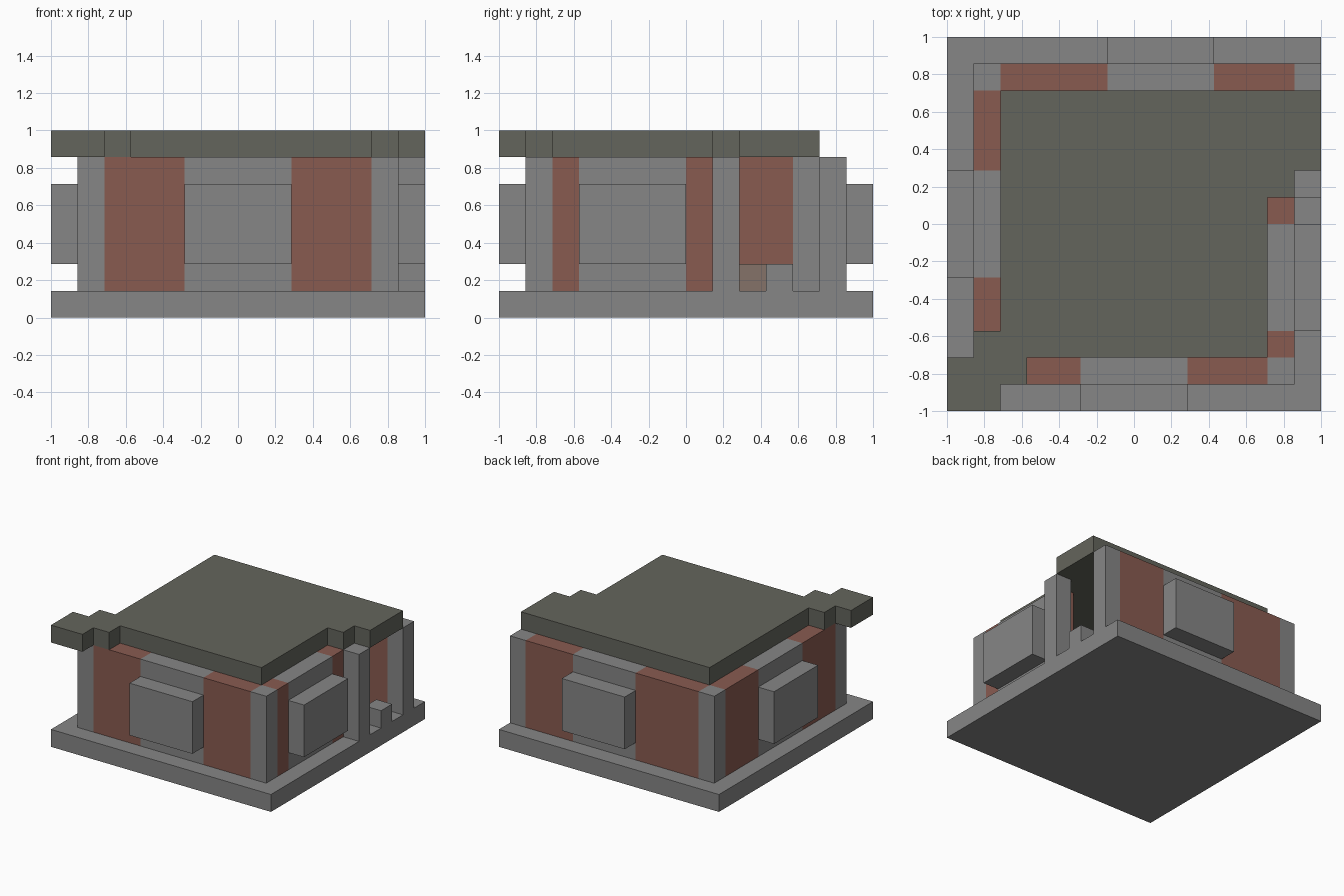
import bpy
import bmesh

U = 1 / 7  # one grid cell

if "Cube" in bpy.data.objects:
    bpy.data.objects.remove(bpy.data.objects["Cube"], do_unlink=True)


def material(name, color):
    m = bpy.data.materials.new(name)
    m.use_nodes = True
    rgba = (*color, 1)
    m.diffuse_color = rgba
    m.node_tree.nodes["Principled BSDF"].inputs["Base Color"].default_value = rgba
    return m


STONE = material("grey_stone", (0.24, 0.24, 0.24))
BRICK = material("red_brick", (0.25, 0.104, 0.081))
ROOF = material("olive_roof", (0.127, 0.13, 0.107))
WORN = material("worn_brick", (0.235, 0.17, 0.14))


def prism(name, outline, z0, z1, mat):
    """Extrude a counter-clockwise outline given in grid cells."""
    bm = bmesh.new()
    face = bm.faces.new([bm.verts.new((x * U, y * U, z0 * U)) for x, y in outline])
    top = bmesh.ops.extrude_face_region(bm, geom=[face])["geom"]
    verts = [v for v in top if isinstance(v, bmesh.types.BMVert)]
    bmesh.ops.translate(bm, verts=verts, vec=(0, 0, (z1 - z0) * U))
    bmesh.ops.recalc_face_normals(bm, faces=bm.faces)
    mesh = bpy.data.meshes.new(name)
    bm.to_mesh(mesh)
    bm.free()
    mesh.materials.append(mat)
    obj = bpy.data.objects.new(name, mesh)
    bpy.context.collection.objects.link(obj)
    return obj


def block(name, x0, x1, y0, y1, z0=1, z1=6, mat=STONE):
    return prism(name, [(x0, y0), (x1, y0), (x1, y1), (x0, y1)], z0, z1, mat)


def wall(name, axis, near, cuts, outward):
    """Brick, stone, brick along one side, with a raised panel on the stone."""
    a, b, c, d = cuts
    parts = [("brick_start", a, b, BRICK), ("stone_middle", b, c, STONE),
             ("brick_end", c, d, BRICK)]
    for label, s, e, mat in parts:
        span = (s, e, near, near + 1) if axis == "x" else (near, near + 1, s, e)
        block(f"{name}_wall_{label}", *span, mat=mat)
    p = near + outward
    span = (b, c, p, p + 1) if axis == "x" else (p, p + 1, b, c)
    block(f"{name}_wall_panel", *span, z0=2, z1=5)


# Base slab
block("base", -7, 7, -7, 7, 0, 1)

# Four walls
wall("front", "x", -6, (-5, -2, 2, 5), -1)
wall("back", "x", 5, (-5, -1, 3, 6), 1)
wall("right_side", "y", -6, (-5, -2, 2, 5), -1)
wall("left_side", "y", 5, (-5, -4, 0, 1), 1)

# Corner pillars
for label, x, y in [("front_right", -6, -6), ("front_left", 5, -6), ("back_right", -6, 5)]:
    block(f"{label}_pillar", x, x + 1, y, y + 1)

# Doorway posts and step
block("door_post_front", 6, 7, 1, 2)
block("door_post_back", 6, 7, 5, 6)
block("door_step", 6, 7, 3, 4, 1, 2)

# Inside facing strip and low block
block("inner_stone_strip", -5, -4.95, 4, 5)
block("inner_low_block", -5, -4, 2, 3, 1, 2, WORN)

# Roof with stepped overhangs above the doorway and the opposite corner
prism("roof", [(-7, -7), (-5, -7), (-5, -6), (-4, -6), (-4, -5), (5, -5),
               (5, 1), (6, 1), (6, 2), (7, 2), (7, 5), (-5, 5),
               (-5, -4), (-6, -4), (-6, -5), (-7, -5)], 6, 7, ROOF)
